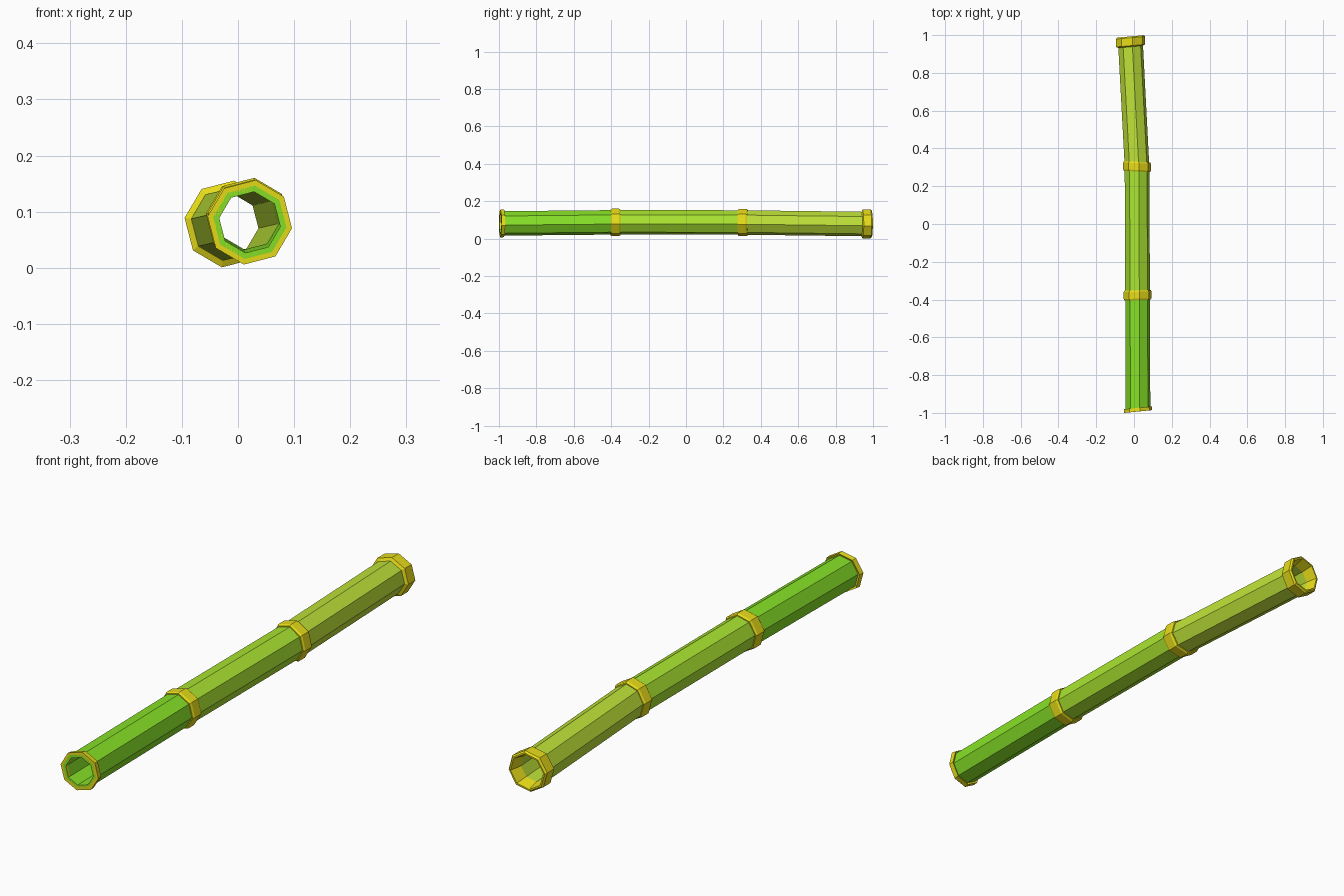
import bpy, math
from mathutils import Vector

if "Cube" in bpy.data.objects:
    bpy.data.objects.remove(bpy.data.objects["Cube"])

SIDES, PHASE = 8, math.radians(-8)

# node centres along the stalk, and sideways tilt of each cut
NODES = [Vector((0.021, -0.993, 0.081)), Vector((0.019, -0.377, 0.087)),
         Vector((0.016, 0.304, 0.086)), Vector((-0.018, 0.966, 0.078))]
TILT = [0.10, 0.03, -0.05, 0.09]


def material(name, rgb):
    m = bpy.data.materials.new(name)
    m.diffuse_color = (*rgb, 1)
    m.use_nodes = True
    m.node_tree.nodes["Principled BSDF"].inputs["Base Color"].default_value = m.diffuse_color
    return m


def octagon(node, offset, radius):
    """Octagonal section around a node, shifted along y."""
    c = NODES[node]
    pts = []
    for k in range(SIDES):
        a = PHASE + k * math.tau / SIDES
        dx, dz = radius * math.cos(a), radius * math.sin(a)
        pts.append((c.x + dx, c.y + offset + dx * TILT[node], c.z + dz))
    return pts


def loft(name, sections, mat):
    """Skin a closed loop of octagonal sections (outside, then back inside)."""
    verts = [p for s in sections for p in octagon(*s)]
    n = len(sections)
    faces = []
    for i in range(n):
        j = (i + 1) % n
        for k in range(SIDES):
            l = (k + 1) % SIDES
            faces.append((i * SIDES + k, i * SIDES + l, j * SIDES + l, j * SIDES + k))
    mesh = bpy.data.meshes.new(name)
    mesh.from_pydata(verts, [], faces)
    mesh.materials.append(mat)
    ob = bpy.data.objects.new(name, mesh)
    bpy.context.collection.objects.link(ob)
    return ob


# hollow stalk segments, turning yellower toward the back
greens = [(0.24, 0.75, 0.02), (0.40, 0.78, 0.03), (0.52, 0.76, 0.04)]
for i, rgb in enumerate(greens):
    end = -0.02 if i == 2 else 0.0
    loft(f"stalk_segment_{i + 1}",
         [(i + 1, end, 0.055), (i, 0.0, 0.055),
          (i, 0.0, 0.066), (i + 1, end, 0.066)],
         material(f"green_{i + 1}", rgb))

yellow = material("yellow", (0.80, 0.72, 0.01))

# front rim with a flat annular face
loft("front_rim", [(0, 0.012, 0.055), (0, 0.0, 0.055),
                   (0, 0.0, 0.076), (0, 0.020, 0.074)], yellow)

# raised bands at the two middle joints
for i in (1, 2):
    loft(f"joint_band_{i}", [(i, 0.026, 0.060), (i, -0.026, 0.060),
                             (i, -0.026, 0.070), (i, -0.018, 0.074),
                             (i, 0.018, 0.074), (i, 0.026, 0.070)], yellow)

# back rim, flared to a thin lip
loft("back_rim", [(3, 0.027, 0.066), (3, -0.020, 0.055),
                  (3, -0.028, 0.066), (3, -0.022, 0.078),
                  (3, 0.020, 0.078), (3, 0.027, 0.072)], yellow)
